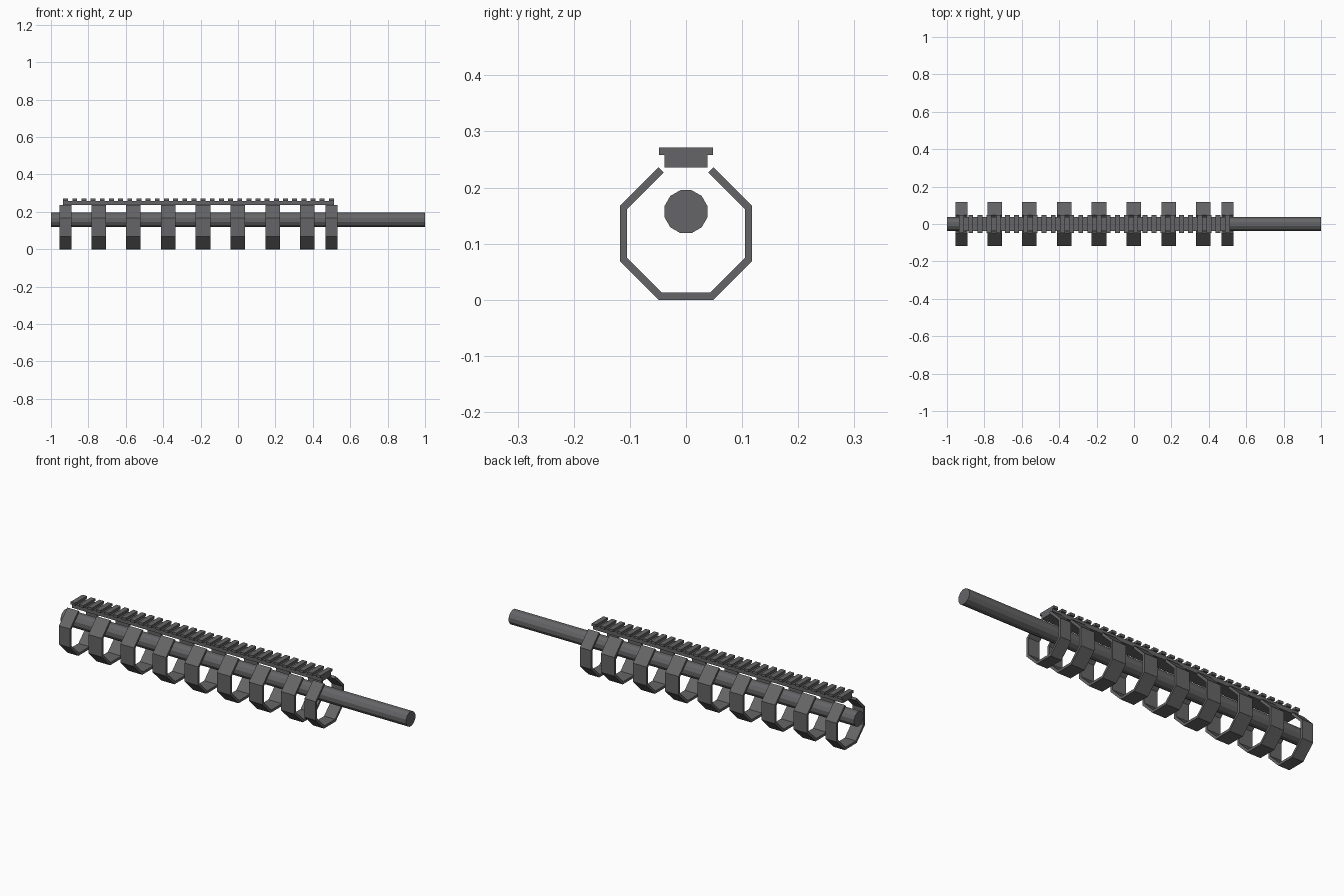
import bpy, bmesh
from math import radians
from mathutils import Matrix, Vector

cube = bpy.data.objects.get("Cube")
if cube:
    bpy.data.objects.remove(cube, do_unlink=True)

metal = bpy.data.materials.new("dark_grey_metal")
metal.use_nodes = True
colour = (0.13, 0.13, 0.135, 1)
metal.diffuse_color = colour
metal.node_tree.nodes["Principled BSDF"].inputs["Base Color"].default_value = colour


def add_box(bm, centre, size, turn=Matrix()):
    """Add a box, placed first and then turned."""
    matrix = turn @ Matrix.Translation(centre) @ Matrix.Diagonal((*size, 1))
    bmesh.ops.create_cube(bm, size=1, matrix=matrix)


def finish(name, bm):
    mesh = bpy.data.meshes.new(name)
    bm.to_mesh(mesh)
    bm.free()
    mesh.materials.append(metal)
    obj = bpy.data.objects.new(name, mesh)
    bpy.context.collection.objects.link(obj)
    return obj


# Barrel: twelve-sided rod with a flat on top
bm = bmesh.new()
turn = Matrix.Rotation(radians(90), 4, 'Y') @ Matrix.Rotation(radians(15), 4, 'Z')
bmesh.ops.create_cone(bm, cap_ends=True, segments=12, radius1=0.0395, radius2=0.0395,
                      depth=2, matrix=Matrix.Translation((0, 0, 0.157)) @ turn)
finish("barrel", bm)

# Guard rings: octagons of flat panels, open at the top
APOTHEM, THICK, SIDE = 0.118, 0.013, 0.098


def guard_ring(name, x, width):
    bm = bmesh.new()
    for i in range(-3, 4):
        turn = Matrix.Translation((x, 0, APOTHEM)) @ Matrix.Rotation(radians(45 * i), 4, 'X')
        add_box(bm, Vector((0, 0, THICK / 2 - APOTHEM)), (width, SIDE, THICK), turn)
    finish(name, bm)


guard_ring("rear_guard_ring", -0.922, 0.064)
for i in range(7):
    guard_ring(f"guard_ring_{i + 1}", -0.745 + 0.186 * i, 0.078)
guard_ring("front_guard_ring", 0.5, 0.064)

# Top rail: long base with evenly spaced cross teeth
START, END, TEETH = -0.935, 0.512, 30
bm = bmesh.new()
add_box(bm, ((START + END) / 2, 0, 0.247), (END - START, 0.076, 0.022))
finish("rail_base", bm)

bm = bmesh.new()
tooth = 0.026
pitch = (END - START - tooth) / (TEETH - 1)
for i in range(TEETH):
    add_box(bm, (START + tooth / 2 + pitch * i, 0, 0.2645), (tooth, 0.097, 0.013))
finish("rail_teeth", bm)
